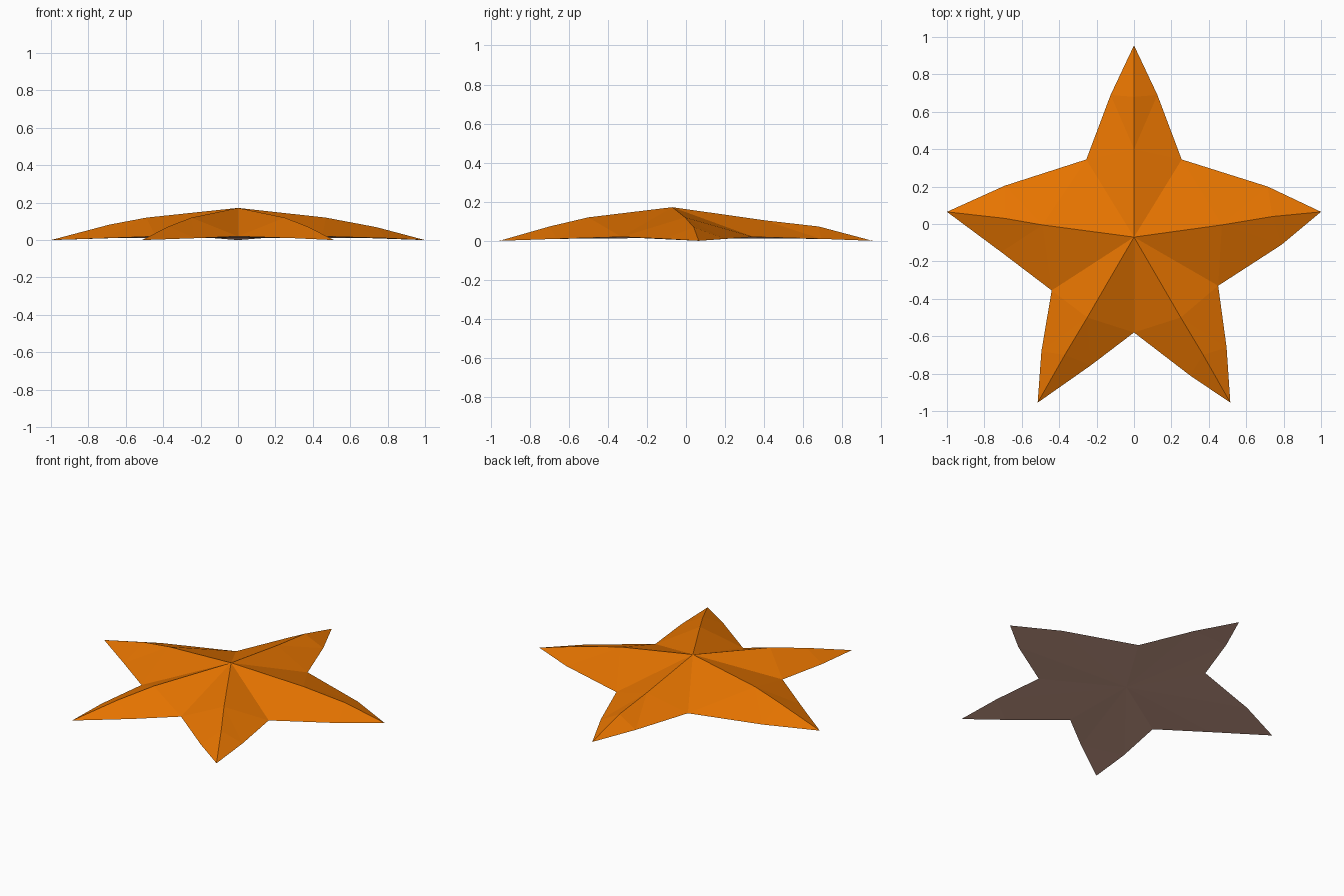
import bpy, bmesh

if "Cube" in bpy.data.objects:
    bpy.data.objects.remove(bpy.data.objects["Cube"])


def material(name, rgb):
    m = bpy.data.materials.new(name)
    m.diffuse_color = (*rgb, 1)
    m.use_nodes = True
    m.node_tree.nodes["Principled BSDF"].inputs["Base Color"].default_value = m.diffuse_color
    return m


# Arms counter-clockwise from the top:
# start valley, first side point, tip, second side point, inner ridge, outer ridge
arms = [
    ((0.255, 0.345, .02), (0.125, 0.69, .01), (0, 0.955, 0), (-0.125, 0.69, .01),
     (0, 0.40, .105), (0, 0.68, .073)),
    ((-0.255, 0.345, .02), (-0.69, 0.205, .01), (-1, 0.065, 0), (-0.71, -0.15, .01),
     (-0.49, -0.005, .12), (-0.69, 0.03, .082)),
    ((-0.44, -0.355, .02), (-0.495, -0.68, .01), (-0.515, -0.955, 0), (-0.23, -0.755, .01),
     (-0.25, -0.50, .12), (-0.37, -0.70, .073)),
    ((0, -0.58, .02), (0.30, -0.81, .01), (0.515, -0.955, 0), (0.495, -0.66, .01),
     (0.25, -0.50, .12), (0.37, -0.70, .073)),
    ((0.45, -0.33, .02), (0.79, -0.11, .01), (1, 0.065, 0), (0.715, 0.20, .01),
     (0.47, -0.005, .12), (0.74, 0.04, .069)),
]

bm = bmesh.new()
peak = bm.verts.new((0, -0.07, 0.172))
under = bm.verts.new((0, -0.07, 0.015))
rings = [[bm.verts.new(p) for p in arm] for arm in arms]

for i, (valley, side_a, tip, side_b, inner, outer) in enumerate(rings):
    next_valley = rings[(i + 1) % 5][0]
    # Upper faces on both sides of the ridge
    for v, s, flip in ((valley, side_a, False), (next_valley, side_b, True)):
        for face in ((peak, v, inner), (v, s, inner), (s, outer, inner), (s, tip, outer)):
            bm.faces.new(face[::-1] if flip else face)
    # Underside
    for face in ((under, side_a, valley), (under, next_valley, side_b),
                 (under, side_b, side_a), (side_a, side_b, tip)):
        bm.faces.new(face).material_index = 1

bmesh.ops.recalc_face_normals(bm, faces=bm.faces)
mesh = bpy.data.meshes.new("starfish")
bm.to_mesh(mesh)
bm.free()
mesh.materials.append(material("orange skin", (0.84, 0.185, 0.0)))
mesh.materials.append(material("peach underside", (0.70, 0.40, 0.305)))
star = bpy.data.objects.new("starfish", mesh)
bpy.context.collection.objects.link(star)
